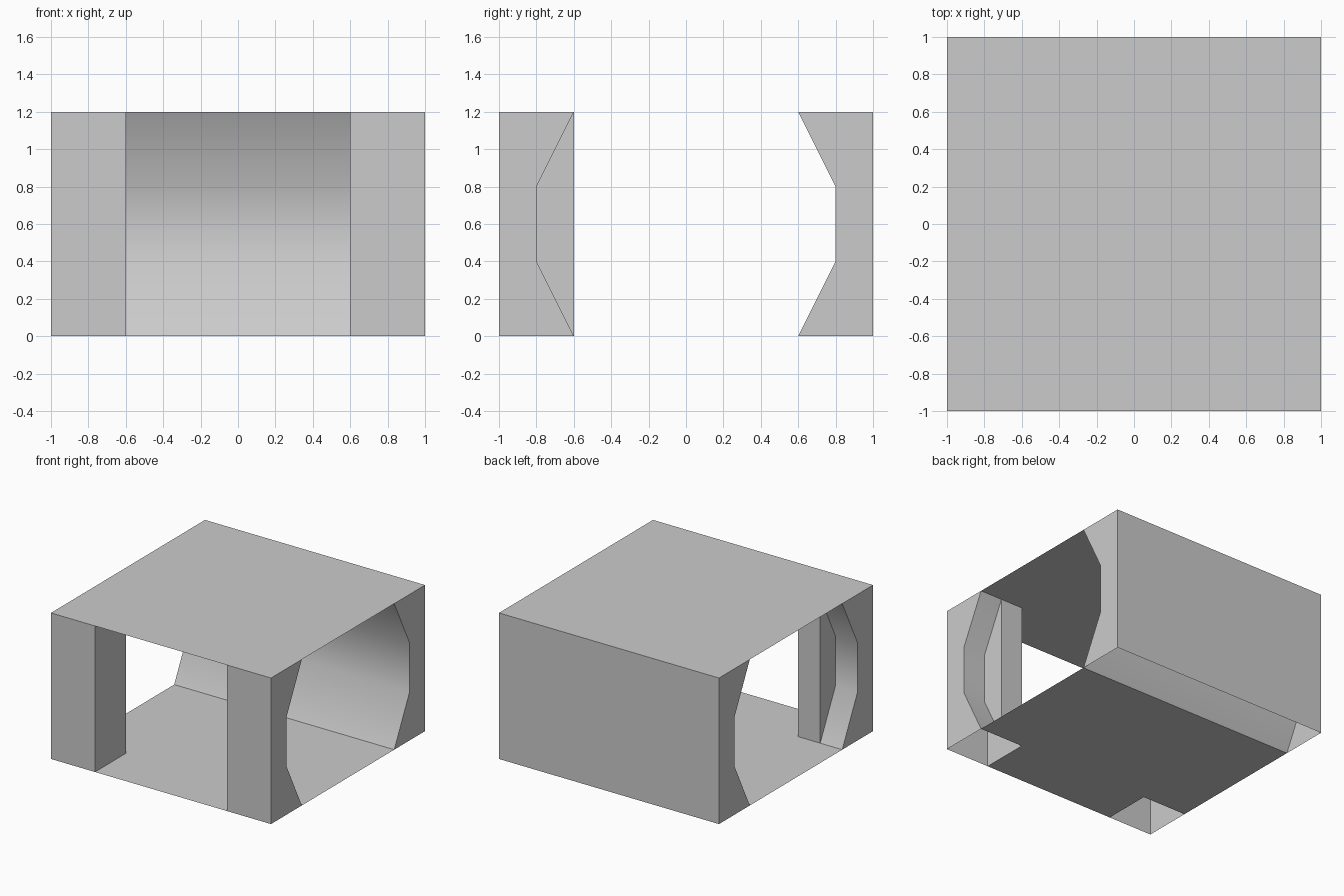
import bpy, bmesh, math

if "Cube" in bpy.data.objects:
    bpy.data.objects.remove(bpy.data.objects["Cube"])

H = 1.2          # passage height
W = 0.6          # half width of the passages
PROFILE = [(W, 0), (0.8, 0.4), (0.8, 0.8), (W, H)]   # recessed wall section (y, z)


def mesh_object(name, polygons, solid=True):
    """Make an object from polygons, welding shared corners."""
    bm = bmesh.new()
    for poly in polygons:
        bm.faces.new([bm.verts.new(p) for p in poly])
    bmesh.ops.remove_doubles(bm, verts=bm.verts[:], dist=1e-4)
    if solid:
        bmesh.ops.recalc_face_normals(bm, faces=bm.faces[:])
    me = bpy.data.meshes.new(name)
    bm.to_mesh(me)
    bm.free()
    ob = bpy.data.objects.new(name, me)
    bpy.context.collection.objects.link(ob)
    return ob


def smooth(ob):
    bpy.ops.object.select_all(action='DESELECT')
    ob.select_set(True)
    bpy.context.view_layer.objects.active = ob
    bpy.ops.object.shade_smooth_by_angle(angle=math.radians(35))


def section(x, side):
    return [(x, side * y, z) for y, z in PROFILE]


def strip(x0, x1, side):
    """Recessed wall surface swept along x."""
    a, b = section(x0, side), section(x1, side)
    return [[a[i], b[i], b[i + 1], a[i + 1]] for i in range(3)]


def wall(x0, y0, x1, y1):
    return [(x0, y0, 0), (x1, y1, 0), (x1, y1, H), (x0, y0, H)]


def end_cap(x, side):
    return section(x, side) + [(x, side, H), (x, side, 0)]


# T-shaped floor, open beneath the walls
floor = [(-1, W), (-1, -W), (-W, -W), (-W, -1), (W, -1), (W, -W), (1, -W), (1, W)]
mesh_object("floor", [[(x, y, 0) for x, y in floor]], solid=False)

# Flat ceiling over everything
mesh_object("ceiling", [[(-1, -1, H), (1, -1, H), (1, 1, H), (-1, 1, H)]], solid=False)

# Long back wall with recessed inner side
back = mesh_object("back_wall", strip(-1, 1, 1)
                   + [wall(-1, 1, 1, 1), end_cap(-1, 1), end_cap(1, 1)])
smooth(back)

# Front corner posts: recessed outer half, square inner half
post = mesh_object("corner_posts", strip(0.8, 1, -1) + [
    end_cap(1, -1),
    section(0.8, -1),
    wall(W, -W, 0.8, -W),
    wall(W, -1, W, -W),
    wall(W, -1, 1, -1),
])
smooth(post)
mirror = post.modifiers.new("mirror", 'MIRROR')
mirror.use_axis = (True, False, False)
mirror.use_mirror_merge = False
